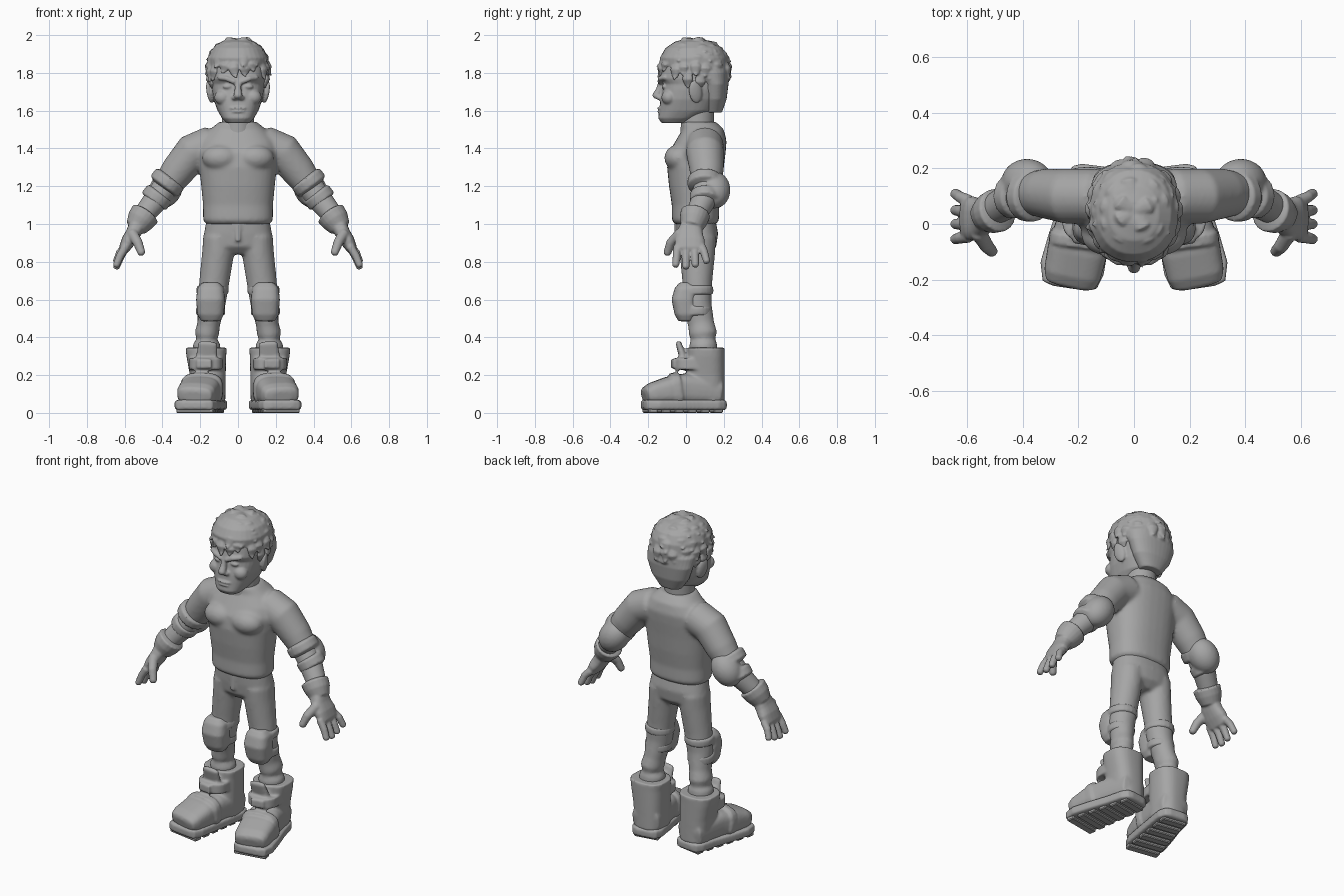
import bpy, bmesh, math, random
from mathutils import Vector, Matrix, Euler

cube = bpy.data.objects.get("Cube")
if cube:
    bpy.data.objects.remove(cube, do_unlink=True)
random.seed(4)

grey = bpy.data.materials.new("plain grey")
grey.use_nodes = True
colour = (0.38, 0.38, 0.38, 1)
grey.diffuse_color = colour
grey.node_tree.nodes["Principled BSDF"].inputs["Base Color"].default_value = colour

X, Y, Z = Vector((1, 0, 0)), Vector((0, 1, 0)), Vector((0, 0, 1))


def skin(bm, frames, sides, power):
    """Bridge superellipse sections, each given as centre and two half axes."""
    def bend(value):
        return math.copysign(abs(value) ** (2 / power), value)
    rings = []
    for centre, u, v in frames:
        angles = [math.tau * i / sides for i in range(sides)]
        rings.append([bm.verts.new(centre + u * bend(math.cos(a)) + v * bend(math.sin(a)))
                      for a in angles])
    for low, high in zip(rings, rings[1:]):
        for i in range(sides):
            j = (i + 1) % sides
            bm.faces.new((low[i], low[j], high[j], high[i]))
    bm.faces.new(rings[0][::-1])
    bm.faces.new(rings[-1])


def loft(bm, rows, power=2.4):
    """Stack level sections: x, y, z, half width, half depth."""
    skin(bm, [(Vector(r[:3]), X * r[3], Y * r[4]) for r in rows], 32, power)


def tube(bm, rows, side=Y, power=2, cap=0.5, sides=20):
    """Sweep sections along a path; cap rounds the two ends."""
    points = [Vector(r[:3]) for r in rows]
    frames = []
    for i, r in enumerate(rows):
        tangent = (points[min(i + 1, len(rows) - 1)] - points[max(i - 1, 0)]).normalized()
        u = (side - tangent * side.dot(tangent)).normalized()
        frames.append((points[i], u * r[3], tangent.cross(u) * r[-1], tangent))
    if cap:
        for end, sign in ((0, -1), (-1, 1)):
            c, u, v, t = frames[end]
            extra = (c + t * sign * cap * min(u.length, v.length), u * 0.6, v * 0.6, t)
            frames.insert(0 if end == 0 else len(frames), extra)
    skin(bm, [f[:3] for f in frames], sides, power)


def ball(bm, centre, size, turn=(0, 0, 0)):
    matrix = Matrix.LocRotScale(Vector(centre), Euler(turn), Vector(size))
    bmesh.ops.create_uvsphere(bm, u_segments=24, v_segments=16, radius=1, matrix=matrix)


def block(bm, centre, size, turn=(0, 0, 0)):
    matrix = Matrix.LocRotScale(Vector(centre), Euler(turn), Vector(size))
    bmesh.ops.create_cube(bm, size=1, matrix=matrix)


def finish(bm, name, mirror=True, voxel=0.008, smooth=4):
    bmesh.ops.recalc_face_normals(bm, faces=bm.faces)
    mesh = bpy.data.meshes.new(name)
    bm.to_mesh(mesh)
    bm.free()
    mesh.materials.append(grey)
    obj = bpy.data.objects.new(name, mesh)
    bpy.context.collection.objects.link(obj)
    if mirror:
        obj.modifiers.new("mirror", 'MIRROR').use_mirror_merge = False
    if voxel:
        remesh = obj.modifiers.new("blend", 'REMESH')
        remesh.mode = 'VOXEL'
        remesh.voxel_size = voxel
        remesh.use_smooth_shade = True
        soften = obj.modifiers.new("soften", 'SMOOTH')
        soften.factor = 0.5
        soften.iterations = smooth
    return obj


# Shirt with sleeves
bm = bmesh.new()
loft(bm, [(0, .05, 1, .17, .11), (0, .05, 1.02, .185, .125), (0, .05, 1.1, .185, .125),
          (0, .05, 1.2, .195, .14), (0, .05, 1.3, .205, .15), (0, .06, 1.38, .21, .15),
          (0, .08, 1.44, .2, .135), (0, .09, 1.5, .15, .11), (0, .07, 1.54, .1, .09)])
ball(bm, (.09, -.04, 1.35), (.1, .075, .07))
tube(bm, [(.14, .1, 1.42, .1), (.24, .1, 1.38, .1), (.32, .11, 1.28, .09), (.38, .11, 1.2, .075)])
finish(bm, "shirt", voxel=.01, smooth=8)

# Trousers
bm = bmesh.new()
loft(bm, [(0, .06, .84, .1, .06), (0, .06, .88, .17, .1), (0, .06, .95, .18, .11),
          (0, .05, 1.03, .165, .105)])
tube(bm, [(.1, .06, .93, .085, .1), (.105, .06, .85, .085, .095), (.125, .06, .7, .08, .08),
          (.14, .06, .58, .075, .075), (.155, .08, .47, .06, .07), (.165, .09, .42, .065, .075),
          (.165, .09, .39, .055, .065), (.165, .09, .36, .075, .075), (.17, .1, .3, .07, .07)], X)
block(bm, (0, -.05, .96), (.02, .02, .1))
finish(bm, "trousers", voxel=.01, smooth=6)

# Knee pads and their straps
bm = bmesh.new()
loft(bm, [(.145, 0, .485, .05, .04), (.145, 0, .52, .07, .06), (.145, -.01, .6, .077, .067),
          (.145, 0, .66, .07, .06), (.145, 0, .69, .045, .035)], 2.8)
for x, z, r in ((.135, .65, .085), (.145, .54, .078)):
    tube(bm, [(x, .06, z - .02, r), (x, .06, z + .02, r)], X, cap=.15)
finish(bm, "knee_pads")

# Elbow pads and their straps
bm = bmesh.new()
ball(bm, (.385, .15, 1.18), (.085, .085, .105), (0, -.65, 0))
for x, z, r in ((.375, 1.22, .092), (.43, 1.14, .08)):
    tube(bm, [(x - .015, .1, z + .02, r), (x + .015, .1, z - .02, r)], cap=.15)
finish(bm, "elbow_pads")

# Forearms
bm = bmesh.new()
tube(bm, [(.38, .11, 1.2, .07), (.44, .09, 1.12, .066), (.49, .06, 1.06, .058), (.53, .03, 1, .05)])
finish(bm, "forearms")

# Gloves: flared cuff, palm, fingers and thumb
bm = bmesh.new()
tube(bm, [(.49, .05, 1.055, .08), (.515, .04, 1.02, .075), (.54, .03, .98, .058)], cap=.15)
tube(bm, [(.53, .03, 1, .055, .045), (.555, .02, .95, .07, .04), (.58, .02, .91, .08, .038),
          (.605, .02, .865, .077, .028)], power=2.5)
for base, tip, drop in ((-.045, -.055, 0), (0, 0, -.01), (.045, .05, 0), (.083, .11, .02)):
    tube(bm, [(.595, base, .88, .023), (.625, (base + tip) / 2, .83 + drop, .021),
              (.645, tip, .78 + drop, .019)], sides=12)
tube(bm, [(.56, -.03, .95, .03), (.53, -.08, .9, .026), (.51, -.1, .845, .021)], sides=12)
finish(bm, "gloves", voxel=.006, smooth=3)

# Boot uppers: foot, shaft, tongue and buckled straps
bm = bmesh.new()
tube(bm, [(.15, .18, .11, .085, .07), (.16, .1, .12, .095, .08), (.18, 0, .125, .1, .085),
          (.205, -.1, .115, .108, .075), (.222, -.18, .1, .103, .06), (.23, -.215, .09, .09, .045)],
     X, 3, .2, 28)
loft(bm, [(.155, .105, .06, .088, .1), (.16, .105, .2, .095, .1), (.168, .105, .3, .105, .1),
          (.168, .105, .345, .11, .1)], 2.6)
tube(bm, [(.175, -.01, .24, .06, .02), (.165, -.02, .31, .055, .02), (.16, -.04, .37, .05, .015)],
     X, 3)
loft(bm, [(.17, .04, .23, .09, .1), (.17, .04, .29, .09, .1)], 3)
block(bm, (.18, -.06, .26), (.08, .03, .05), (0, 0, .17))
tube(bm, [(.19, -.035, .125, .113, .09), (.195, -.075, .12, .113, .09)], X, 3, .1, 28)
finish(bm, "boots", smooth=3)

# Boot soles
bm = bmesh.new()
tube(bm, [(.145, .2, .042, .075, .028), (.15, .16, .042, .095, .028), (.17, .06, .042, .1, .028),
          (.2, -.06, .042, .11, .028), (.223, -.16, .042, .116, .028), (.232, -.22, .042, .098, .028)],
     X, 6, .4, 32)
finish(bm, "boot_soles", voxel=.007, smooth=2)

# Sole treads
bm = bmesh.new()
for i in range(6):
    block(bm, (.15 + .015 * i, .16 - .07 * i, .012), (.15 + .01 * i, .048, .024), (0, 0, .17))
treads = finish(bm, "sole_treads", voxel=0)
treads.modifiers.new("edges", 'BEVEL').width = .005

# Neck
bm = bmesh.new()
loft(bm, [(0, .06, 1.45, .09, .09), (0, .06, 1.53, .085, .088), (0, .06, 1.64, .085, .09)], 2)
finish(bm, "neck")

# Head with brows, nose, mouth, cheeks and ears
bm = bmesh.new()
rows = []
for z, front, back, half in ((1.535, -.13, 0, .06), (1.56, -.147, .06, .085), (1.6, -.142, .14, .108),
                             (1.66, -.135, .17, .13), (1.71, -.125, .19, .138), (1.74, -.12, .2, .14),
                             (1.77, -.14, .2, .145), (1.86, -.12, .2, .145), (1.93, -.07, .15, .11),
                             (1.96, 0, .1, .05)):
    rows.append((0, (front + back) / 2, z, half, (back - front) / 2))
loft(bm, rows, 2.6)
tube(bm, [(0, -.125, 1.765, .016), (0, -.142, 1.71, .018), (0, -.157, 1.675, .024)], X)
ball(bm, (.018, -.138, 1.668), (.016, .018, .013))
tube(bm, [(.018, -.137, 1.752, .014), (.06, -.135, 1.77, .014), (.1, -.11, 1.775, .012)], Z)
ball(bm, (.055, -.113, 1.727), (.026, .016, .012))
ball(bm, (.08, -.09, 1.67), (.045, .04, .04))
ball(bm, (0, -.138, 1.613), (.045, .014, .007))
ball(bm, (0, -.138, 1.595), (.038, .014, .007))
ball(bm, (.148, .05, 1.7), (.016, .036, .062), (.2, .12, .3))
finish(bm, "head", voxel=.006, smooth=3)

# Hair mass
bm = bmesh.new()
rows = []
for z, front, back, half in ((1.59, .1, .19, .07), (1.66, .09, .215, .12), (1.74, .08, .225, .148),
                             (1.8, .02, .225, .156), (1.83, -.13, .225, .16), (1.88, -.138, .22, .16),
                             (1.93, -.11, .195, .135), (1.965, -.06, .14, .09), (1.98, 0, .08, .04)):
    rows.append((0, (front + back) / 2, z, half, (back - front) / 2))
loft(bm, rows, 2.2)

# Tufts swept down and outward from the crown
for level, count, length, lift in ((80, 4, .06, .014), (58, 9, .075, .02), (36, 14, .085, .016),
                                   (14, 17, .085, .014), (-8, 17, .08, .01), (-32, 16, .08, 0)):
    for i in range(count):
        turn = math.tau * (i + random.uniform(.2, .8)) / count
        tilt = math.radians(level + random.uniform(-5, 5))
        facing = math.cos(turn)
        if (level < 0 and facing > .45) or (level < -20 and facing > -.2):
            continue
        out = Vector((math.cos(tilt) * math.sin(turn), -math.cos(tilt) * facing, math.sin(tilt)))
        down = Vector((math.sin(tilt) * math.sin(turn), -math.sin(tilt) * facing, -math.cos(tilt)))
        across = out.cross(down)
        root = Vector((out.x * .157, .045 + out.y * .178, 1.815 + out.z * .165))
        reach = length * random.uniform(.75, 1.1)
        sway = across * random.uniform(-.02, .02)
        path = [root - down * .02 - out * .008, root + down * reach * .4 + out * .004,
                root + down * reach * .75 + sway * .5 - out * .006,
                root + down * reach + sway + out * (lift - .012)]
        tube(bm, [(*p, w, w * .5) for p, w in zip(path, (.022, .03, .02, .005))],
             across, cap=0, sides=10)
finish(bm, "hair", mirror=False, voxel=.006, smooth=1)
